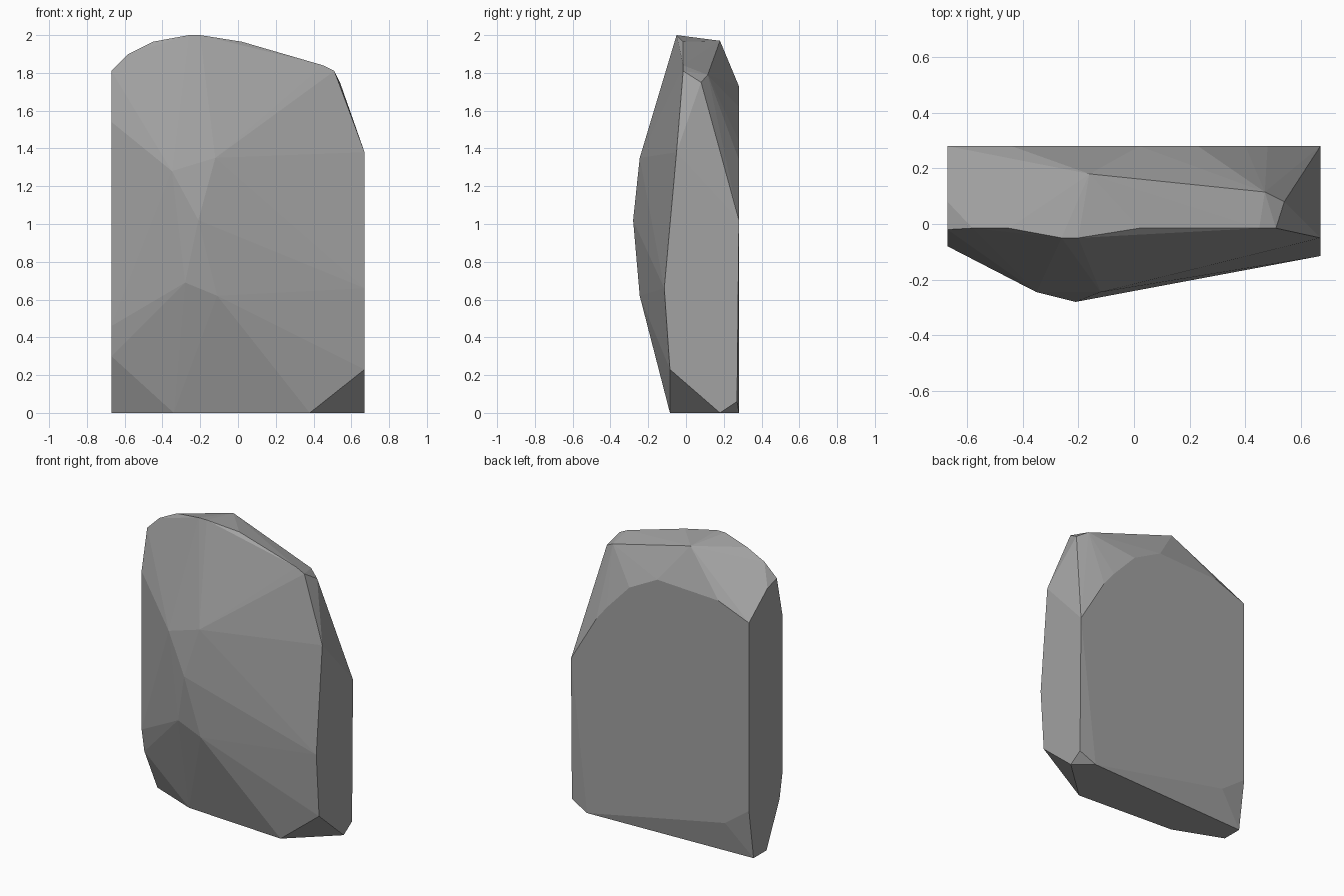
import bpy
import bmesh
from mathutils import Vector

default_cube = bpy.data.objects.get("Cube")
if default_cube:
    bpy.data.objects.remove(default_cube, do_unlink=True)


def flat_material(name, colour):
    material = bpy.data.materials.new(name)
    material.use_nodes = True
    material.diffuse_color = colour
    shader = next(n for n in material.node_tree.nodes if n.type == "BSDF_PRINCIPLED")
    shader.inputs["Base Color"].default_value = colour
    return material


def on_plane(axis, offset, outline):
    """Place a flat outline on the plane where the given axis equals offset."""
    points = []
    for pair in outline:
        coords = list(pair)
        coords.insert("xyz".index(axis), offset)
        points.append(Vector(coords))
    return points


def hull_object(name, points, material):
    """Wrap the outlines in a faceted solid and merge coplanar triangles."""
    bm = bmesh.new()
    for point in points:
        bm.verts.new(point)
    result = bmesh.ops.convex_hull(bm, input=bm.verts[:])
    loose = [v for v in bm.verts if not v.link_faces]
    bmesh.ops.delete(bm, geom=loose, context="VERTS")
    bmesh.ops.dissolve_limit(bm, angle_limit=0.01, verts=bm.verts[:], edges=bm.edges[:])
    bmesh.ops.recalc_face_normals(bm, faces=bm.faces[:])
    mesh = bpy.data.meshes.new(name)
    bm.to_mesh(mesh)
    bm.free()
    mesh.materials.append(material)
    stone = bpy.data.objects.new(name, mesh)
    bpy.context.collection.objects.link(stone)
    return stone


# Flat back of the slab (x, z)
back = on_plane("y", 0.28, [
    (0.67, 1.02), (0.48, 1.34), (0.4, 1.44), (0.23, 1.62), (0.02, 1.73),
    (-0.44, 1.71), (-0.67, 1.62), (-0.67, 0.34), (-0.49, 0.21), (0.55, 0)])

# Straight sides (y, z)
right_side = on_plane("x", -0.67, [
    (0.08, 1.78), (-0.02, 1.81), (-0.08, 1.54), (-0.08, 0.46), (-0.05, 0.3)])
left_side = on_plane("x", 0.67, [
    (-0.05, 1.38), (-0.115, 0.66), (-0.085, 0.23), (0.18, 0), (0.27, 0.06)])

# Underside (x, y)
base = on_plane("z", 0, [(-0.67, 0.23), (-0.67, 0.09), (-0.34, -0.04), (0.38, -0.085)])

# Swollen front face (x, z) around its peak
front = on_plane("y", -0.245, [(-0.35, 1.28), (-0.12, 1.35), (-0.28, 0.69), (-0.11, 0.62)])
peak = on_plane("y", -0.28, [(-0.21, 1.02)])

# Top ridge (x, z), its crest and the shoulder behind it
ridge = on_plane("y", -0.015, [
    (-0.58, 1.9), (-0.45, 1.965), (0.02, 1.965), (0.45, 1.84), (0.51, 1.81)])
crest = on_plane("y", -0.05, [(-0.26, 2), (-0.2, 2)])
shoulder = [Vector((-0.16, 0.18, 1.97)), Vector((0.47, 0.115, 1.79)), Vector((0.54, 0.08, 1.75))]

grey = flat_material("stone grey", (0.36, 0.36, 0.36, 1))
hull_object("rock_slab", back + right_side + left_side + base + front + peak
            + ridge + crest + shoulder, grey)
